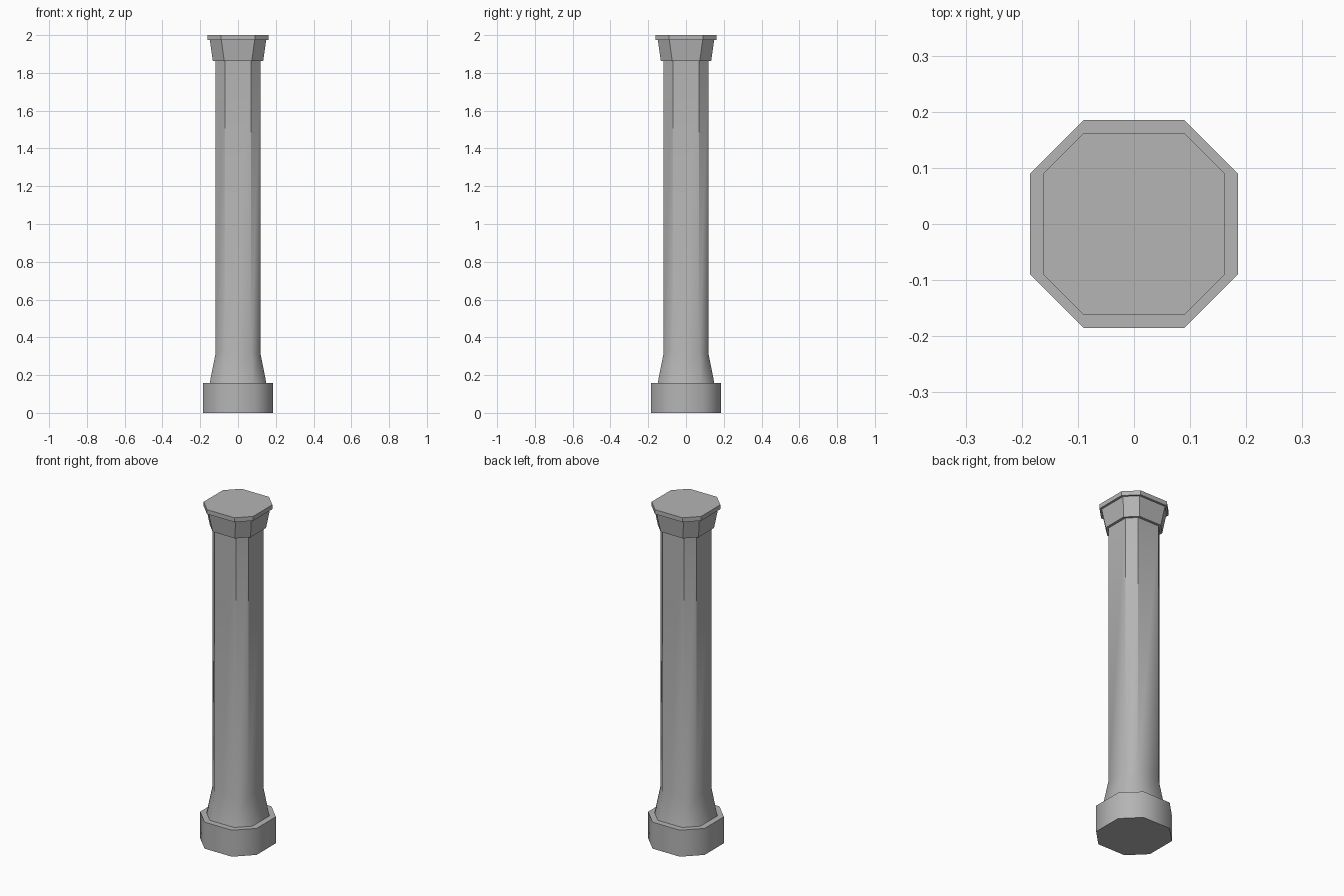
import bpy
import bmesh

cube = bpy.data.objects.get("Cube")
if cube:
    bpy.data.objects.remove(cube, do_unlink=True)

stone = bpy.data.materials.new("grey stone")
stone.use_nodes = True
GREY = (0.46, 0.46, 0.46, 1)
stone.diffuse_color = GREY
stone.node_tree.nodes["Principled BSDF"].inputs["Base Color"].default_value = GREY


def octagon(half, corner):
    """Square outline with cut corners, counter-clockwise."""
    h, c = half, corner
    return [(h, -c), (h, c), (c, h), (-c, h), (-h, c), (-h, -c), (-c, -h), (c, -h)]


def eight_sided(name, rings, smooth=True, crease_above=None):
    """Loft rings of (z, half width, corner); creases upright edges above a height."""
    bm = bmesh.new()
    loops = [[bm.verts.new((x, y, z)) for x, y in octagon(h, c)] for z, h, c in rings]
    for low, high in zip(loops, loops[1:]):
        for i in range(8):
            j = (i + 1) % 8
            bm.faces.new((low[i], low[j], high[j], high[i])).smooth = smooth
    caps = [bm.faces.new(loops[0][::-1]), bm.faces.new(loops[-1])]
    for cap in caps:
        for edge in cap.edges:
            edge.smooth = False
    # Upright creases fade out towards the ring where they end
    if crease_above is not None:
        for edge in bm.edges:
            if min(v.co.z for v in edge.verts) >= crease_above:
                edge.smooth = False
    mesh = bpy.data.meshes.new(name)
    bm.to_mesh(mesh)
    bm.free()
    mesh.materials.append(stone)
    obj = bpy.data.objects.new(name, mesh)
    bpy.context.collection.objects.link(obj)
    return obj


# Plinth at the foot, softly shaded round its sides
eight_sided("base", [(0, 0.185, 0.09), (0.157, 0.185, 0.09)])

# Shaft with a flared foot, creased towards the top
shaft = eight_sided("shaft", [(0.157, 0.15, 0.08), (0.32, 0.118, 0.07), (1.862, 0.118, 0.07)])
for edge in shaft.data.edges:
    a, b = (shaft.data.vertices[i].co.z for i in edge.vertices)
    if abs(a - b) > 1:
        edge.use_edge_sharp = True

# Tapered capital and the flat slab on top
eight_sided("capital", [(1.862, 0.133, 0.073), (1.974, 0.149, 0.088)], smooth=False)
eight_sided("top_slab", [(1.974, 0.162, 0.09), (2, 0.162, 0.09)], smooth=False)
